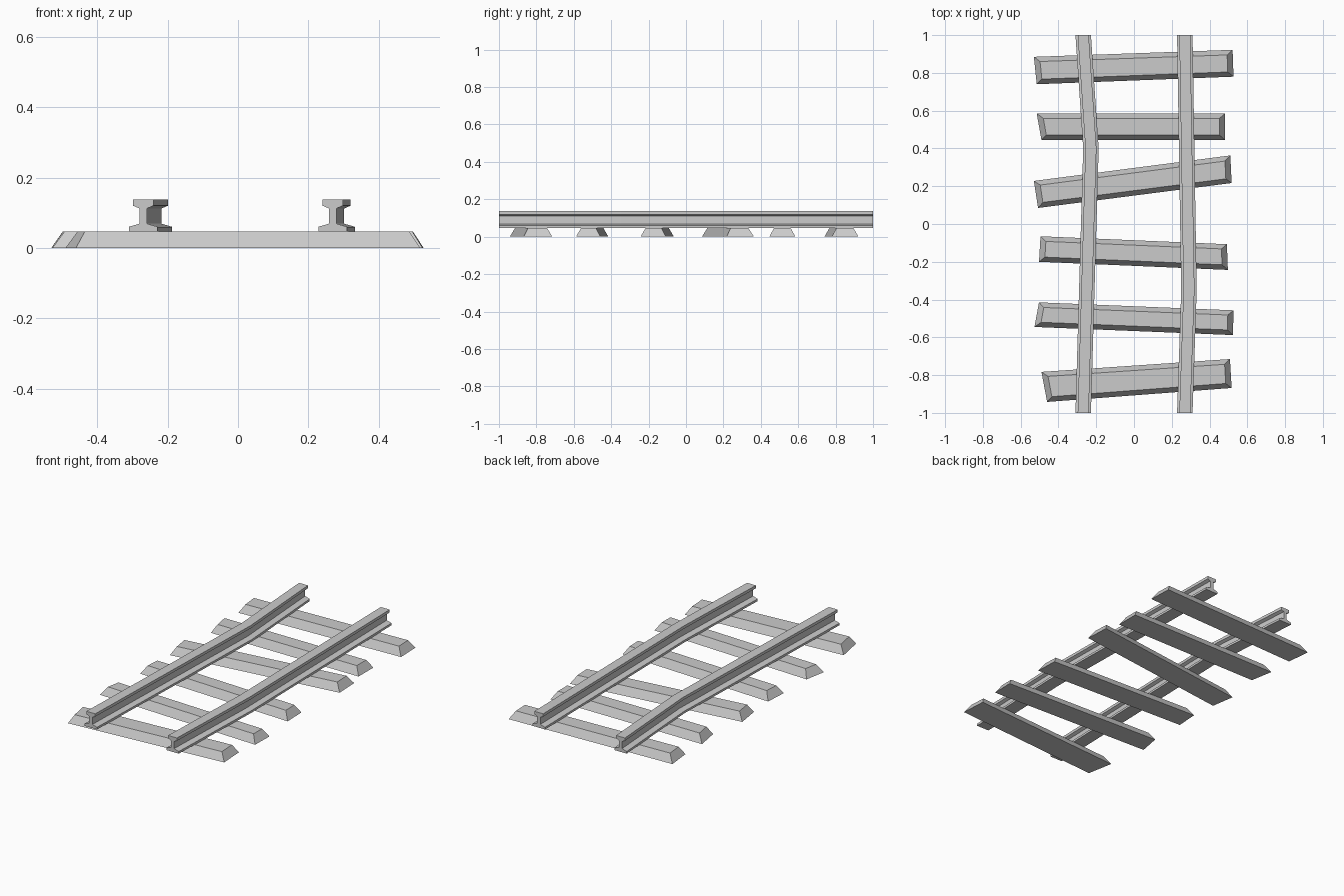
import bpy, bmesh
from mathutils import Vector

if "Cube" in bpy.data.objects:
    bpy.data.objects.remove(bpy.data.objects["Cube"])

SLEEPER_H = 0.047


def loft(name, rings):
    """Skin a closed solid through rings of equal point count."""
    bm = bmesh.new()
    loops = [[bm.verts.new(p) for p in ring] for ring in rings]
    n = len(loops[0])
    for a, b in zip(loops, loops[1:]):
        for i in range(n):
            j = (i + 1) % n
            bm.faces.new((a[i], a[j], b[j], b[i]))
    bm.faces.new(loops[0][::-1])
    bm.faces.new(loops[-1])
    bmesh.ops.recalc_face_normals(bm, faces=bm.faces)
    mesh = bpy.data.meshes.new(name)
    bm.to_mesh(mesh)
    bm.free()
    obj = bpy.data.objects.new(name, mesh)
    bpy.context.collection.objects.link(obj)
    return obj


def inset_corner(pts, i, end_in=0.03, side_in=0.026):
    """Move a corner inwards along its end edge and its long edge."""
    p = Vector(pts[i])
    across = Vector(pts[i ^ 1]) - p        # other corner of the same end
    along = Vector(pts[3 - i]) - p         # same side, opposite end
    q = p + across.normalized() * side_in + along.normalized() * end_in
    if across.normalized().dot(along.normalized()) != 0:
        # keep both offsets perpendicular on skewed ends
        c = across.normalized().dot(along.normalized())
        s = (1 - c * c) ** 0.5
        q = p + across.normalized() * side_in / s + along.normalized() * end_in / s
    return q


# Sleepers: crooked planks, base corners left-back, left-front, right-front, right-back
sleepers = [
    [(-.53, .885), (-.515, .74), (.527, .78), (.522, .922)],
    [(-.515, .585), (-.49, .445), (.482, .445), (.482, .585)],
    [(-.53, .228), (-.508, .085), (.517, .217), (.51, .363)],
    [(-.495, -.065), (-.503, -.2), (.497, -.243), (.492, -.107)],
    [(-.503, -.415), (-.527, -.545), (.524, -.588), (.527, -.457)],
    [(-.49, -.783), (-.46, -.942), (.517, -.868), (.508, -.715)],
]
for k, base in enumerate(sleepers):
    top = [inset_corner(base, i) for i in range(4)]
    loft(f"sleeper_{k + 1}", [[(x, y, 0) for x, y in base],
                              [(p.x, p.y, SLEEPER_H) for p in top]])

# Rails: I-shaped profile (right half, mirrored) swept through one bend
half = [(.041, .047), (.041, .06), (.0105, .069), (.0105, .112), (.029, .12), (.029, .137)]
profile = half + [(-x, z) for x, z in reversed(half)]


def rail(name, path):
    loft(name, [[(cx + x, y, z) for x, z in profile] for cx, y in path])


rail("left_rail", [(-.269, -1), (-.228, .4), (-.269, 1)])
rail("right_rail", [(.269, -1), (.291, -.35), (.269, 1)])
